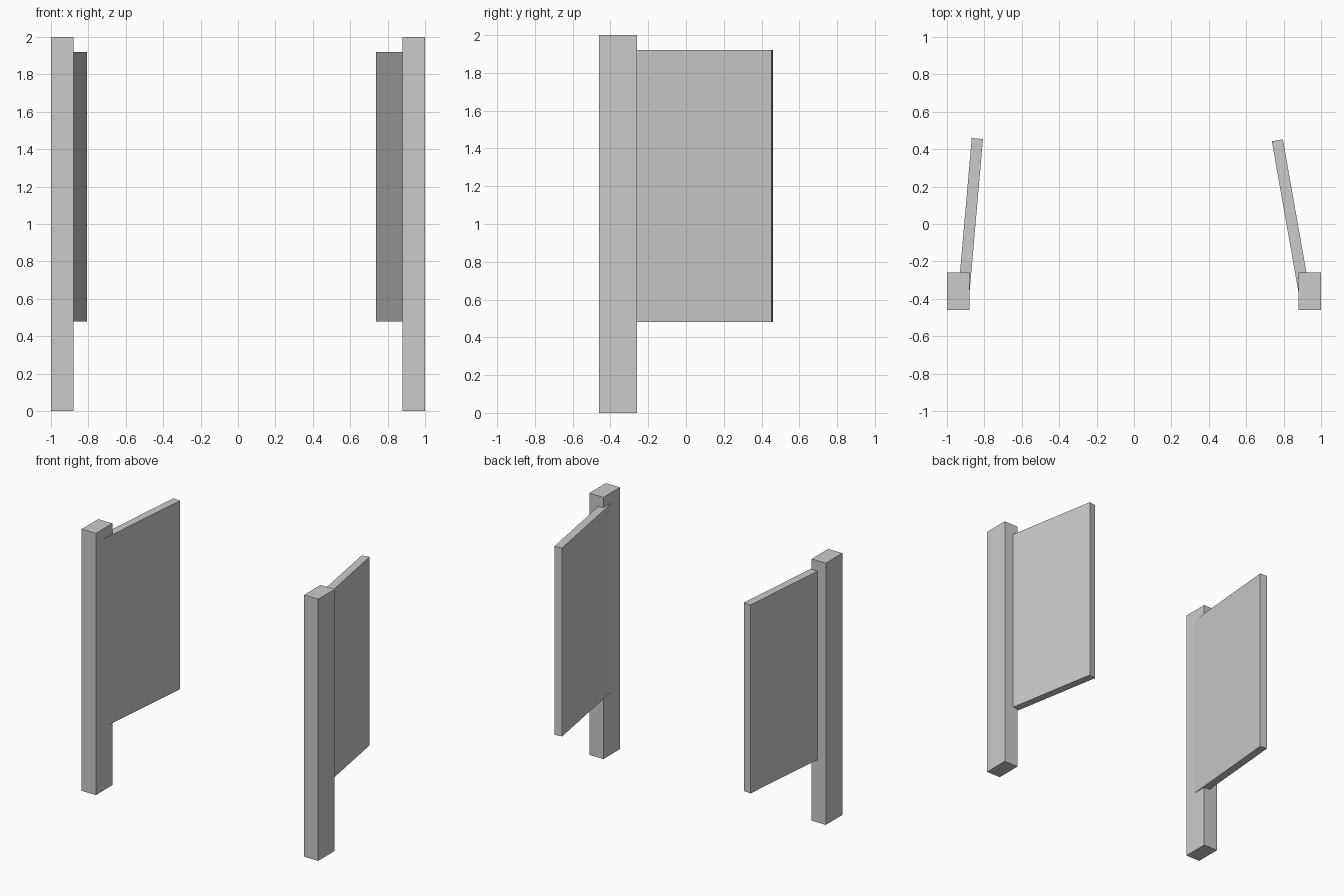
import bpy
import bmesh
from math import radians, sin, cos
from mathutils import Matrix, Vector

if "Cube" in bpy.data.objects:
    bpy.data.objects.remove(bpy.data.objects["Cube"])


def box(name, size, centre, angle=0.0):
    bm = bmesh.new()
    bmesh.ops.create_cube(bm, size=1.0)
    bmesh.ops.scale(bm, vec=size, verts=bm.verts)
    bm.transform(Matrix.Translation(Vector(centre)) @ Matrix.Rotation(angle, 4, 'Z'))
    mesh = bpy.data.meshes.new(name)
    bm.to_mesh(mesh)
    bm.free()
    obj = bpy.data.objects.new(name, mesh)
    bpy.context.collection.objects.link(obj)
    return obj


LENGTH, THICK = 0.82, 0.06
HINGE_X, HINGE_Y = 0.909, -0.36

# Each side: a square post and a gate panel swung inwards from it
for name, side, swing in (("left", -1, radians(5)), ("right", 1, radians(10))):
    box(name + "_post", (0.12, 0.2, 2.0), (side * 0.94, -0.36, 1.0))
    box(name + "_gate_panel", (THICK, LENGTH, 1.44),
        (side * (HINGE_X - sin(swing) * LENGTH / 2),
         HINGE_Y + cos(swing) * LENGTH / 2, 1.2),
        side * swing)
